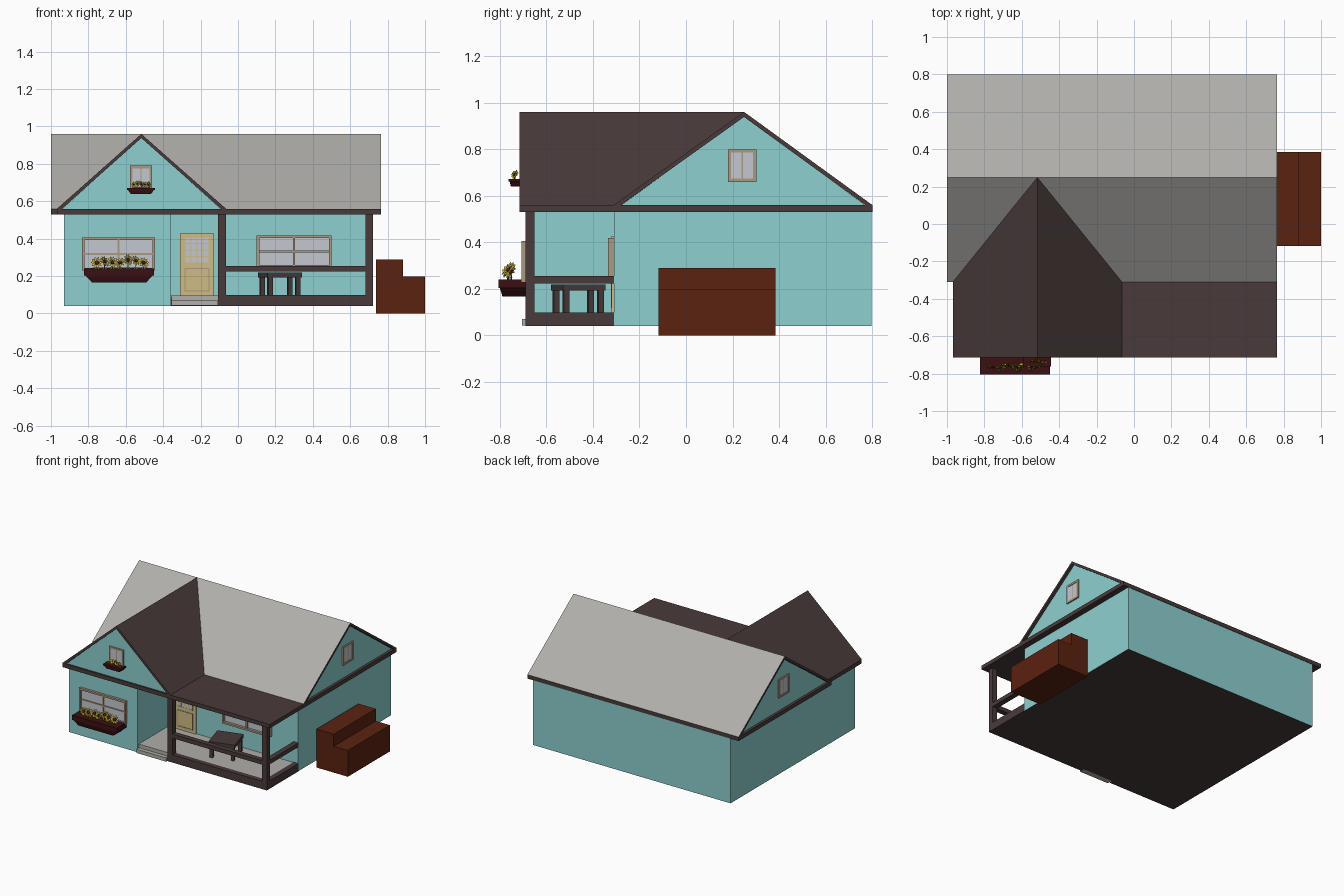
import bpy, bmesh, math, random
from mathutils import Matrix, Vector

if "Cube" in bpy.data.objects:
    bpy.data.objects.remove(bpy.data.objects["Cube"])

random.seed(4)
COLORS = {
    "teal_wall": (0.27, 0.63, 0.63), "roof_gray": (0.43, 0.425, 0.40),
    "dark_brown": (0.066, 0.042, 0.042), "rust_brown": (0.105, 0.016, 0.005),
    "door_cream": (0.62, 0.50, 0.23), "frame_tan": (0.40, 0.32, 0.22),
    "pale_glass": (0.55, 0.58, 0.63), "petal_yellow": (0.62, 0.50, 0.03),
    "planter_maroon": (0.045, 0.005, 0.006), "leaf_green": (0.06, 0.11, 0.02),
}
MATS = {}
for n, c in COLORS.items():
    MATS[n] = bpy.data.materials.new(n)
    MATS[n].diffuse_color = (*c, 1)


def finish(name, bm, mats):
    bmesh.ops.recalc_face_normals(bm, faces=bm.faces[:])
    me = bpy.data.meshes.new(name)
    bm.to_mesh(me)
    bm.free()
    for m in mats:
        me.materials.append(MATS[m])
    ob = bpy.data.objects.new(name, me)
    bpy.context.collection.objects.link(ob)
    return ob


def add_box(bm, x0, x1, y0, y1, z0, z1, idx=0, mtx=Matrix()):
    m = mtx @ Matrix.Translation(((x0 + x1) / 2, (y0 + y1) / 2, (z0 + z1) / 2)) \
        @ Matrix.Diagonal((x1 - x0, y1 - y0, z1 - z0, 1))
    vs = bmesh.ops.create_cube(bm, size=1, matrix=m)["verts"]
    for f in {f for v in vs for f in v.link_faces}:
        f.material_index = idx
    return vs


def box(name, mat, *dims):
    bm = bmesh.new()
    add_box(bm, *dims)
    return finish(name, bm, [mat])


def prism(name, mats, pts, axis, a, b, rule=None):
    """Extrude a 2D outline along an axis; rule(normal) picks the second colour."""
    place = {"x": lambda p, t: (t, p[0], p[1]), "y": lambda p, t: (p[0], t, p[1]),
             "z": lambda p, t: (p[0], p[1], t)}[axis]
    bm = bmesh.new()
    lo = [bm.verts.new(place(p, a)) for p in pts]
    hi = [bm.verts.new(place(p, b)) for p in pts]
    bm.faces.new(lo)
    bm.faces.new(hi)
    for i in range(len(pts)):
        j = (i + 1) % len(pts)
        bm.faces.new((lo[i], lo[j], hi[j], hi[i]))
    bmesh.ops.recalc_face_normals(bm, faces=bm.faces[:])
    if rule:
        for f in bm.faces:
            f.material_index = int(rule(f.normal))
    return finish(name, bm, mats)


# House walls with a dark underside, and the flat eave slab / porch ceiling
prism("house_walls", ["teal_wall", "dark_brown"],
      [(-.93, -.688), (-.358, -.688), (-.358, -.31), (.72, -.31), (.72, .797), (-.93, .797)],
      "z", .04, .535, lambda n: n.z < -.5)
prism("eave_slab", ["dark_brown"],
      [(-.968, -.714), (.765, -.714), (.765, .80), (-1, .80), (-1, -.31), (-.968, -.31)],
      "z", .53, .56)

# Main roof: gray slopes with dark rake edges, and its teal gable ends
prism("main_roof", ["dark_brown", "roof_gray"],
      [(-.31, .56), (.249, .96), (.80, .56), (.77, .56), (.249, .938), (-.28, .56)],
      "x", -1, .765, lambda n: n.z > .1)
prism("main_gables", ["teal_wall"], [(-.285, .555), (.249, .941), (.775, .555)], "x", -.98, .745)

# Front wing roof and gable
prism("wing_roof", ["dark_brown"],
      [(-.968, .56), (-.517, .96), (-.064, .56), (-.09, .56), (-.517, .938), (-.942, .56)],
      "y", -.714, .249)
prism("wing_gable", ["teal_wall"], [(-.945, .555), (-.517, .941), (-.087, .555)], "y", -.702, -.1)

# Porch floor, steps, posts, rails and skirt
box("porch_base", "dark_brown", -.358, .70, -.66, -.31, .04, .085)
box("porch_floor", "roof_gray", -.358, .70, -.66, -.31, .085, .096)
box("upper_step", "roof_gray", -.355, -.107, -.675, -.64, .042, .097)
box("lower_step", "roof_gray", -.355, -.107, -.705, -.67, .042, .07)
for name, x0, x1 in (("left", -.107, -.064), ("right", .682, .722)):
    box(name + "_porch_post", "dark_brown", x0, x1, -.688, -.65, .04, .53)
for part, z0, z1 in (("rail", .224, .255), ("skirt", .04, .099)):
    box("front_" + part, "dark_brown", -.07, .69, -.688, -.65, z0, z1)
    box("side_" + part, "dark_brown", .682, .722, -.655, -.31, z0, z1)

# Porch table, turned slightly
bm = bmesh.new()
turn = Matrix.Translation((.224, -.463, 0)) @ Matrix.Rotation(math.radians(16), 4, "Z")
add_box(bm, -.095, .095, -.095, .095, .193, .219, 0, turn)
for sx in (-1, 1):
    for sy in (-1, 1):
        cx, cy = .077 * sx, .077 * sy
        add_box(bm, cx - .012, cx + .012, cy - .012, cy + .012, .094, .195, 0, turn)
finish("porch_table", bm, ["dark_brown"])


def window(name, loc, angle, w, h, cols, bar, depth):
    """Framed window facing local -y, centred on loc."""
    m = Matrix.Translation(loc) @ Matrix.Rotation(math.radians(angle), 4, "Z")
    bm = bmesh.new()
    t = .014
    w, h = w / 2, h / 2
    add_box(bm, -w + t, w - t, -.006, 0, -h + t, h - t, 1, m)
    for s in (-1, 1):
        x, z = s * (w - t / 2), s * (h - t / 2)
        add_box(bm, x - t / 2, x + t / 2, -depth, 0, -h, h, 0, m)
        add_box(bm, -w + t, w - t, -depth, 0, z - t / 2, z + t / 2, 0, m)
    for i in range(1, cols):
        x = -w + 2 * w * i / cols
        add_box(bm, x - bar, x + bar, -depth * .7, 0, -h + t, h - t, 0, m)
    add_box(bm, -w + t, w - t, -depth * .6, 0, -bar * .8, bar * .8, 0, m)
    finish(name, bm, ["frame_tan", "pale_glass"])


window("wing_window", (-.639, -.688, .318), 0, .39, .176, 2, .006, .018)
window("porch_window", (.30, -.31, .332), 0, .40, .172, 2, .006, .025)
window("wing_gable_window", (-.519, -.702, .725), 0, .118, .13, 2, .003, .01)
window("right_gable_window", (.745, .241, .729), 90, .123, .14, 2, .003, .01)
window("left_gable_window", (-.98, .241, .729), -90, .123, .14, 2, .003, .01)

# Front door with a glazed grid above and a framed panel below
bm = bmesh.new()
add_box(bm, -.31, -.128, -.319, -.31, .096, .428)
add_box(bm, -.284, -.156, -.321, -.318, .27, .41, 1)
for i in range(5):
    x, z = -.284 + .032 * i, .27 + .035 * i
    add_box(bm, x - .003, x + .003, -.323, -.318, .267, .413)
    add_box(bm, -.284, -.156, -.323, -.318, z - .003, z + .003)
for x in (-.284, -.156):
    add_box(bm, x - .003, x + .003, -.322, -.318, .12, .24, 2)
for z in (.12, .24):
    add_box(bm, -.287, -.153, -.322, -.318, z - .003, z + .003, 2)
finish("front_door", bm, ["door_cream", "pale_glass", "frame_tan"])


def planter(name, x0, x1, y0, y1, z0, z1, rim, taper):
    """Tapered flower box with a straight rim."""
    bm = bmesh.new()
    add_box(bm, x0, x1, y0, y1, z1 - rim, z1)
    for v in add_box(bm, x0 + .006, x1 - .006, y0 + .004, y1, z0, z1 - rim):
        if v.co.z < z0 + 1e-4:
            v.co.x += taper if v.co.x < (x0 + x1) / 2 else -taper
            if v.co.y < (y0 + y1) / 2:
                v.co.y += taper * .35
    finish(name, bm, ["planter_maroon"])


def flowers(name, x0, x1, y, z, count, r, rise):
    """Row of stemmed flowers turned in different directions."""
    bm = bmesh.new()
    for i in range(count):
        x = x0 + (x1 - x0) * i / (count - 1)
        yy = y + random.uniform(-.3, .3) * r
        top = z + rise * random.uniform(.6, 1)
        add_box(bm, x - r * .08, x + r * .08, yy - r * .08, yy + r * .08, z - .01, top, 2)
        face = Vector((random.uniform(-.7, 1.1), -.8, random.uniform(.1, .7)))
        m = Matrix.Translation((x, yy, top)) @ face.to_track_quat("Z", "Y").to_matrix().to_4x4()
        for k in range(10):
            mk = m @ Matrix.Rotation(k * math.tau / 10, 4, "Z")
            pts = [(r * .25, 0, 0), (r * .65, -r * .2, r * .1), (r, 0, r * .05), (r * .65, r * .2, r * .1)]
            bm.faces.new([bm.verts.new(mk @ Vector(p)) for p in pts])
        disc = bmesh.ops.create_cone(bm, cap_ends=True, segments=8, radius1=r * .36, radius2=r * .28,
                                     depth=r * .25, matrix=m @ Matrix.Translation((0, 0, r * .05)))
        for f in {f for v in disc["verts"] for f in v.link_faces}:
            f.material_index = 1
        # pair of leaves at the stem
        for s in (-1, 1):
            pts = [(0, 0, 0), (s * r * .4, -r * .2, r * .2), (s * r * .8, 0, r * .1), (s * r * .4, r * .2, r * .2)]
            bm.faces.new([bm.verts.new(Vector((x, yy, z + r * .1)) + Vector(p)) for p in pts])
            bm.faces.ensure_lookup_table()
            bm.faces[-1].material_index = 2
    finish(name, bm, ["petal_yellow", "rust_brown", "leaf_green"])


planter("wing_planter", -.823, -.449, -.804, -.688, .167, .24, .036, .035)
flowers("wing_flowers", -.755, -.505, -.757, .24, 7, .033, .05)
planter("gable_planter", -.594, -.444, -.761, -.70, .64, .672, .012, .014)
flowers("gable_flowers", -.555, -.48, -.735, .672, 5, .017, .025)

# Two-tier rust block on the right side
prism("side_steps", ["rust_brown"],
      [(.738, 0), (1, 0), (1, .198), (.882, .198), (.882, .29), (.738, .29)], "y", -.118, .384)

for m in bpy.data.materials:
    if m.users and not m.is_grease_pencil:
        m.use_nodes = True
        m.node_tree.nodes["Principled BSDF"].inputs["Base Color"].default_value = m.diffuse_color
